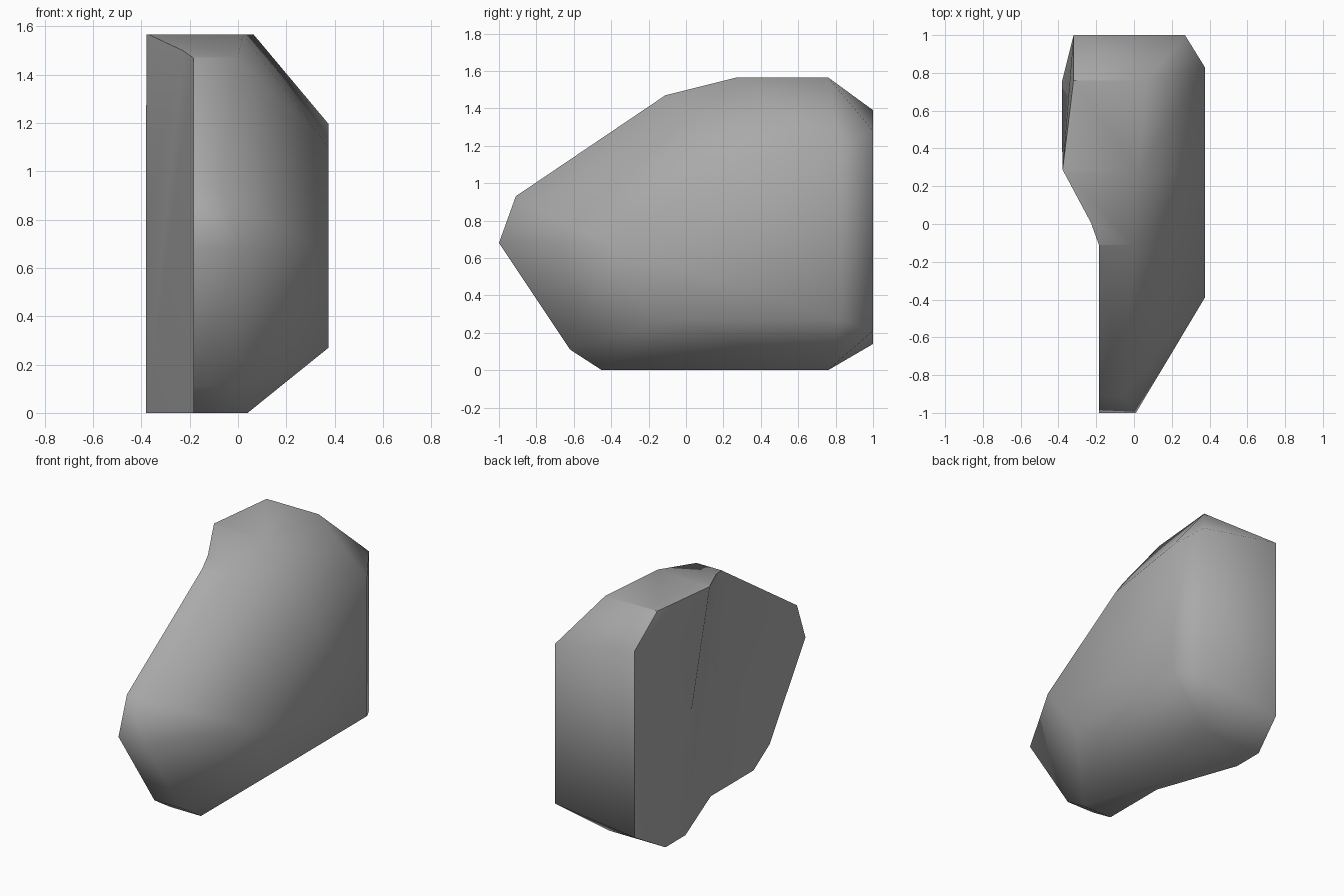
import bpy, bmesh, math

cube = bpy.data.objects.get("Cube")
if cube:
    bpy.data.objects.remove(cube, do_unlink=True)

stone = bpy.data.materials.new("stone grey")
stone.use_nodes = True
GREY = (0.4, 0.4, 0.4, 1)
stone.diffuse_color = GREY
stone.node_tree.nodes["Principled BSDF"].inputs["Base Color"].default_value = GREY


def hull_object(name, points):
    """Closed convex solid around the given corner points."""
    bm = bmesh.new()
    for p in points:
        bm.verts.new(p)
    result = bmesh.ops.convex_hull(bm, input=bm.verts)
    unused = {g for g in result["geom_interior"] + result["geom_unused"]
              if isinstance(g, bmesh.types.BMVert)}
    bmesh.ops.delete(bm, geom=list(unused), context="VERTS")
    bmesh.ops.dissolve_limit(bm, angle_limit=math.radians(0.5),
                             verts=bm.verts, edges=bm.edges)
    bmesh.ops.recalc_face_normals(bm, faces=bm.faces)
    mesh = bpy.data.meshes.new(name)
    bm.to_mesh(mesh)
    bm.free()
    mesh.materials.append(stone)
    obj = bpy.data.objects.new(name, mesh)
    bpy.context.collection.objects.link(obj)
    return obj


# Profile corners: inner x, outer x, y, z
profile = [
    (-0.38, 0.01, -1.0, 0.68),
    (-0.38, -0.06, -0.91, 0.93),
    (-0.38, 0.0, -0.11, 1.47),
    (-0.38, 0.02, 0.27, 1.565),
    (-0.32, 0.065, 0.76, 1.565),
    (-0.32, 0.27, 1.0, 1.39),
    (-0.32, 0.27, 1.0, 0.14),
    (-0.38, 0.04, 0.76, 0.0),
    (-0.38, 0.04, -0.45, 0.0),
    (-0.38, 0.02, -0.62, 0.11),
]
points = []
for inner, outer, y, z in profile:
    points.append((inner, y, z))
    if y < 1:
        points.append((outer, y, z))
# Outer back corners sit closer to the middle height
points += [(0.27, 1.0, 1.28), (0.27, 1.0, 0.21)]
# Bulging outer side
points += [(0.375, y, z) for y, z in
           [(-0.39, 0.66), (0.27, 1.1), (0.83, 1.195), (0.83, 0.27), (-0.11, 0.27)]]
rock = hull_object("rock", points)

# Cutter for the recess along the inner front side
cut_points = []
for z, y_corner, y_edge in [(-0.1, 0.01, 0.557), (1.7, -0.13, 0.258)]:
    cut_points += [(-0.185, -2, z), (-0.185, y_corner, z),
                   (-0.575, 2 * y_edge - y_corner, z), (-0.575, -2, z)]
cutter = hull_object("recess_cutter", cut_points)
cutter.hide_render = True

cut = rock.modifiers.new("recess", "BOOLEAN")
cut.operation = "DIFFERENCE"
cut.solver = "EXACT"
cut.object = cutter
bpy.ops.object.select_all(action="DESELECT")
rock.select_set(True)
bpy.context.view_layer.objects.active = rock
bpy.ops.object.modifier_apply(modifier=cut.name)
bpy.data.objects.remove(cutter, do_unlink=True)

# Soft shading, with a crisp top edge on the back chamfer
bpy.ops.object.shade_smooth_by_angle(angle=math.radians(60))
bm = bmesh.new()
bm.from_mesh(rock.data)
for edge in bm.edges:
    if all(abs(v.co.y - 0.76) < 0.01 and v.co.z > 1.5 for v in edge.verts):
        edge.smooth = False
    if all(v.co.y > 0.99 for v in edge.verts) and all(v.co.x < 0 for v in edge.verts):
        edge.smooth = False
bm.to_mesh(rock.data)
bm.free()
